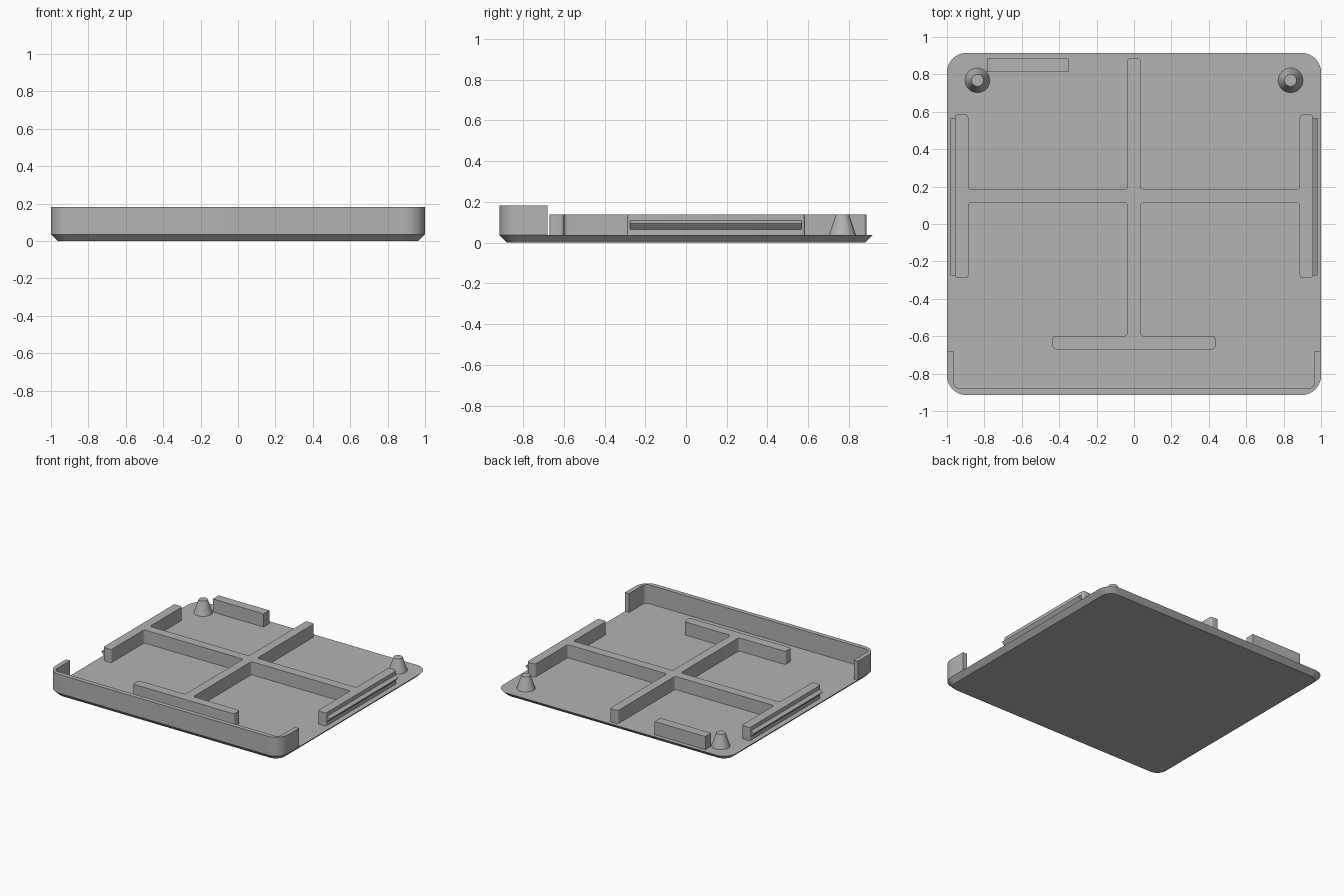
import bpy, bmesh, math
from mathutils import Vector

default = bpy.data.objects.get("Cube")
if default:
    bpy.data.objects.remove(default)

grey = bpy.data.materials.new("plain_grey")
grey.use_nodes = True
grey.diffuse_color = (0.45, 0.45, 0.45, 1)
grey.node_tree.nodes["Principled BSDF"].inputs["Base Color"].default_value = grey.diffuse_color

FLOOR, RIB_TOP, RIM_TOP = 0.036, 0.138, 0.182
HALF_X, HALF_Y = 1.0, 0.915


def finish(name, bm, smooth=True):
    bmesh.ops.recalc_face_normals(bm, faces=bm.faces)
    mesh = bpy.data.meshes.new(name)
    bm.to_mesh(mesh)
    bm.free()
    mesh.materials.append(grey)
    obj = bpy.data.objects.new(name, mesh)
    bpy.context.collection.objects.link(obj)
    if smooth:
        bpy.ops.object.select_all(action='DESELECT')
        obj.select_set(True)
        bpy.context.view_layer.objects.active = obj
        bpy.ops.object.shade_smooth_by_angle(angle=math.radians(30))
    return obj


def rounded(corners, steps=6):
    """Outline from (x, y, radius) corners, each replaced by an arc."""
    out = []
    for i, (x, y, r) in enumerate(corners):
        p = Vector((x, y))
        if not r:
            out.append(p)
            continue
        a = (Vector(corners[i - 1][:2]) - p).normalized()
        b = (Vector(corners[(i + 1) % len(corners)][:2]) - p).normalized()
        centre = p + (a + b) * r
        for k in range(steps + 1):
            t = k / steps * math.pi / 2
            out.append(centre - b * r * math.cos(t) - a * r * math.sin(t))
    return out


def loft(name, loops, smooth=True):
    """Join matching (outline, z) loops and cap both ends."""
    bm = bmesh.new()
    rings = [[bm.verts.new((p.x, p.y, z)) for p in pts] for pts, z in loops]
    for low, high in zip(rings, rings[1:]):
        n = len(low)
        for i in range(n):
            j = (i + 1) % n
            bm.faces.new((low[i], low[j], high[j], high[i]))
    bm.faces.new(rings[0][::-1])
    bm.faces.new(rings[-1])
    return finish(name, bm, smooth)


def mirrored(half):
    return half + [(-x, y, r) for x, y, r in reversed(half)]


def rectangle(hx, hy, r):
    return rounded(mirrored([(hx, -hy, r), (hx, hy, r)]), 10)


# Base plate, its whole edge chamfered toward the underside
loft("base_plate", [(rectangle(HALF_X - 0.036, HALF_Y - 0.036, 0.075), 0),
                    (rectangle(HALF_X, HALF_Y, 0.105), FLOOR)])

# Raised front rim wrapping round both front corners
rim = mirrored([(HALF_X, -HALF_Y, 0.105), (HALF_X, -0.68, 0),
                (0.965, -0.68, 0), (0.965, -0.88, 0.035)])
outline = rounded(rim, 10)
loft("front_rim", [(outline, FLOOR), (outline, RIM_TOP)])

# Connected rib frame with softened corners
frame = [(0.435, -0.67), (0.435, -0.598), (0.035, -0.598), (0.035, 0.114),
         (0.886, 0.114), (0.886, -0.29), (0.957, -0.29), (0.957, 0.585),
         (0.886, 0.585), (0.886, 0.185), (0.035, 0.185), (0.035, 0.885)]
outline = rounded(mirrored([(x, y, 0.016) for x, y in frame]), 4)
loft("rib_frame", [(outline, FLOOR), (outline, RIB_TOP)])

# Short block at the back edge
block = rounded([(-0.785, 0.813, 0), (-0.35, 0.813, 0), (-0.35, 0.884, 0), (-0.785, 0.884, 0)])
loft("back_block", [(block, FLOOR), (block, RIB_TOP)], False)

for side, label in ((1, "left"), (-1, "right")):
    # Tapered locating peg
    bm = bmesh.new()
    bmesh.ops.create_cone(bm, cap_ends=True, segments=40, radius1=0.066, radius2=0.032,
                          depth=RIB_TOP - FLOOR)
    bmesh.ops.translate(bm, verts=bm.verts, vec=(side * 0.837, 0.768, (RIB_TOP + FLOOR) / 2))
    finish(label + "_peg", bm)

    # Snap bead along the outside of the side rib
    bm = bmesh.new()
    profile = [(0.95, 0.064), (0.957, 0.064), (0.982, 0.093), (0.957, 0.108), (0.95, 0.108)]
    ends = [[bm.verts.new((side * x, y, z)) for x, z in profile] for y in (-0.275, 0.567)]
    for i in range(len(profile)):
        j = (i + 1) % len(profile)
        bm.faces.new((ends[0][i], ends[0][j], ends[1][j], ends[1][i]))
    for end in ends:
        bm.faces.new(end)
    finish(label + "_snap_bead", bm, False)
